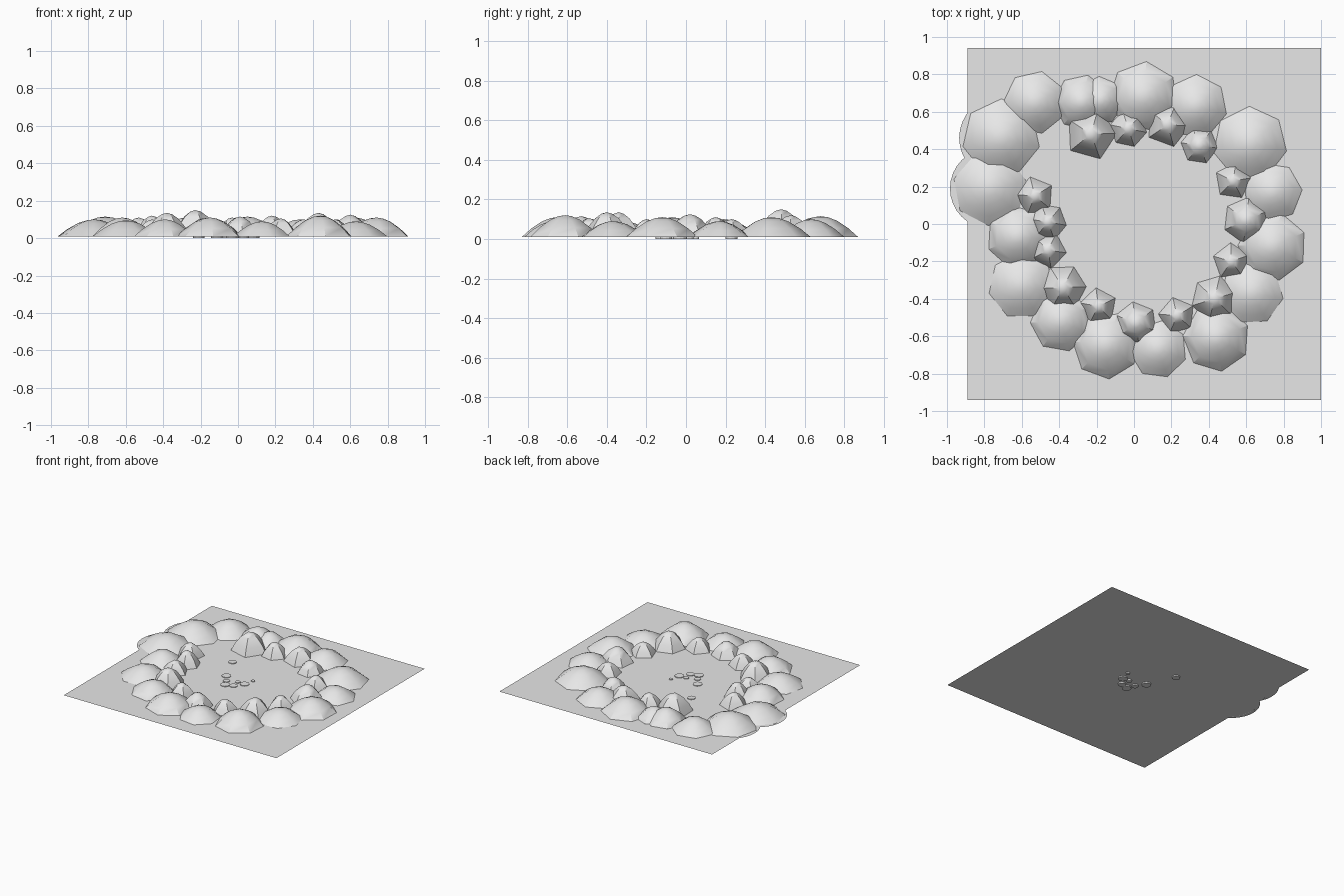
import bpy
import math
import random
from mathutils import Vector

random.seed(4)
cube = bpy.data.objects.get("Cube")
if cube:
    bpy.data.objects.remove(cube)

GROUND = 0.01
stone = bpy.data.materials.new("pale grey stone")
stone.use_nodes = True
GREY = (0.8, 0.8, 0.8, 1)
stone.diffuse_color = GREY
stone.node_tree.nodes["Principled BSDF"].inputs["Base Color"].default_value = GREY


def add_object(name, verts, faces, smooth=False):
    mesh = bpy.data.meshes.new(name)
    mesh.from_pydata(verts, [], faces)
    mesh.materials.append(stone)
    obj = bpy.data.objects.new(name, mesh)
    bpy.context.collection.objects.link(obj)
    if smooth:
        bpy.ops.object.select_all(action='DESELECT')
        obj.select_set(True)
        bpy.context.view_layer.objects.active = obj
        bpy.ops.object.shade_smooth_by_angle(angle=math.radians(35))
    return obj


def disc(name, x, y, z, radius, sides=32):
    ring = [(x + radius * math.cos(a), y + radius * math.sin(a), z)
            for a in (math.tau * i / sides for i in range(sides))]
    add_object(name, ring, [list(range(sides))])


def mound(name, x, y, radius, top, sides, profile):
    """Faceted dome: rings of a profile closed by a rounded tip."""
    turn = random.uniform(0, math.tau)
    verts = []
    for r, h in profile:
        for i in range(sides):
            a = turn + math.tau * i / sides
            verts.append(Vector((x + radius * r * math.cos(a),
                                 y + radius * r * math.sin(a),
                                 GROUND + (top - GROUND) * h)))
    verts.append(Vector((x, y, top)))
    faces = []
    for k in range(len(profile) - 1):
        for i in range(sides):
            j = (i + 1) % sides
            faces.append((k * sides + i, k * sides + j,
                          (k + 1) * sides + j, (k + 1) * sides + i))
    last = (len(profile) - 1) * sides
    faces += [(last + i, last + (i + 1) % sides, len(verts) - 1) for i in range(sides)]
    add_object(name, verts, faces, smooth=True)


# Ground sheet
add_object("ground", [(-0.89, -0.94, GROUND), (1, -0.94, GROUND),
                      (1, 0.94, GROUND), (-0.89, 0.94, GROUND)], [(0, 1, 2, 3)])

# Outer ring of broad, low mounds: x, y, radius, height
OUTER = [
    (0.05, 0.68, 0.19, 0.115), (0.33, 0.63, 0.17, 0.10), (0.62, 0.43, 0.20, 0.11),
    (0.74, 0.17, 0.16, 0.09), (0.74, -0.12, 0.185, 0.11), (0.63, -0.37, 0.17, 0.09),
    (0.44, -0.61, 0.18, 0.12), (0.13, -0.67, 0.155, 0.09), (-0.15, -0.65, 0.18, 0.11),
    (-0.39, -0.52, 0.165, 0.10), (-0.60, -0.33, 0.18, 0.095), (-0.62, -0.07, 0.17, 0.11),
    (-0.77, 0.19, 0.20, 0.10), (-0.71, 0.46, 0.21, 0.115), (-0.53, 0.65, 0.17, 0.10),
    (-0.28, 0.65, 0.15, 0.11), (-0.18, 0.66, 0.13, 0.095),
]
LOW = [(1, 0), (0.74, 0.42), (0.44, 0.78), (0.2, 0.95)]
for n, (x, y, r, h) in enumerate(OUTER):
    mound(f"outer_mound_{n + 1}", x, y, r, h, 7, LOW)
    disc(f"outer_mound_base_{n + 1}", x, y, GROUND + 0.0004, r * 1.07)

# Inner ring of smaller, steeper mounds
INNER = [
    (-0.23, 0.48, 0.14, 0.15), (-0.03, 0.51, 0.10, 0.11), (0.18, 0.53, 0.12, 0.12),
    (0.35, 0.42, 0.10, 0.10), (0.53, 0.23, 0.10, 0.10), (0.60, 0.02, 0.125, 0.125),
    (0.52, -0.20, 0.10, 0.10), (0.43, -0.40, 0.125, 0.135), (0.23, -0.49, 0.10, 0.105),
    (0.01, -0.53, 0.115, 0.115), (-0.19, -0.44, 0.10, 0.105), (-0.38, -0.34, 0.125, 0.135),
    (-0.46, -0.14, 0.10, 0.10), (-0.46, 0.01, 0.10, 0.12), (-0.53, 0.15, 0.105, 0.11),
]
STEEP = [(1, 0), (0.78, 0.4), (0.48, 0.76), (0.22, 0.94)]
for n, (x, y, r, h) in enumerate(INNER):
    mound(f"inner_mound_{n + 1}", x, y, r, h, 5 + n % 2, STEEP)

# Small flat pebbles set into the middle of the ground
PEBBLES = [(-0.21, 0.23, 0.03), (-0.11, 0.01, 0.035), (-0.03, -0.12, 0.035),
           (0.03, -0.10, 0.03), (0.08, -0.03, 0.035), (-0.06, -0.06, 0.025),
           (0.02, -0.03, 0.02), (0.1, 0.05, 0.015)]
for n, (x, y, r) in enumerate(PEBBLES):
    bpy.ops.mesh.primitive_cylinder_add(vertices=12, radius=r, depth=0.015,
                                        location=(x, y, 0.0075))
    pebble = bpy.context.object
    pebble.name = f"pebble_{n + 1}"
    pebble.data.materials.append(stone)
